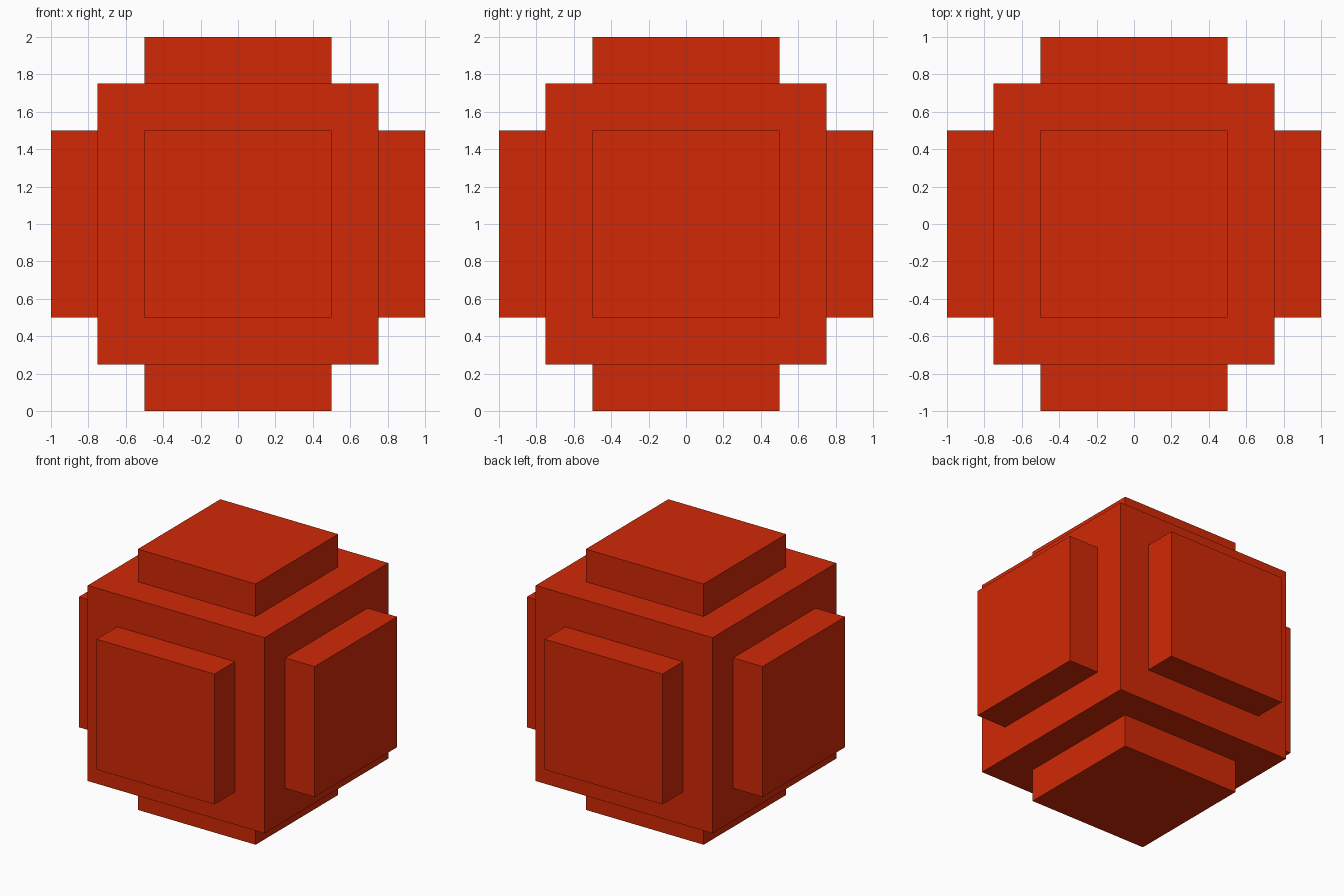
import bpy
import bmesh
from mathutils import Matrix

if "Cube" in bpy.data.objects:
    bpy.data.objects.remove(bpy.data.objects["Cube"])

CORE = 1.5      # side of the central cube
MARGIN = 0.25   # border around each raised pad
RAISE = 0.25    # height of each raised pad

red = bpy.data.materials.new("red")
red.diffuse_color = (0.64, 0.022, 0.002, 1.0)
red.use_nodes = True
red.node_tree.nodes["Principled BSDF"].inputs["Base Color"].default_value = red.diffuse_color

# Central cube
bm = bmesh.new()
bmesh.ops.create_cube(bm, size=CORE, matrix=Matrix.Translation((0, 0, 1)))

# Raised square pad on each of the six sides
pads = list(bm.faces)
bmesh.ops.inset_individual(bm, faces=pads, thickness=MARGIN, use_even_offset=True)
pads = bmesh.ops.extrude_discrete_faces(bm, faces=pads)["faces"]
for pad in pads:
    pad.normal_update()
    bmesh.ops.translate(bm, verts=pad.verts, vec=pad.normal * RAISE)
bmesh.ops.recalc_face_normals(bm, faces=bm.faces)

mesh = bpy.data.meshes.new("padded_cube")
bm.to_mesh(mesh)
bm.free()
mesh.materials.append(red)
cube = bpy.data.objects.new("padded_cube", mesh)
bpy.context.collection.objects.link(cube)
